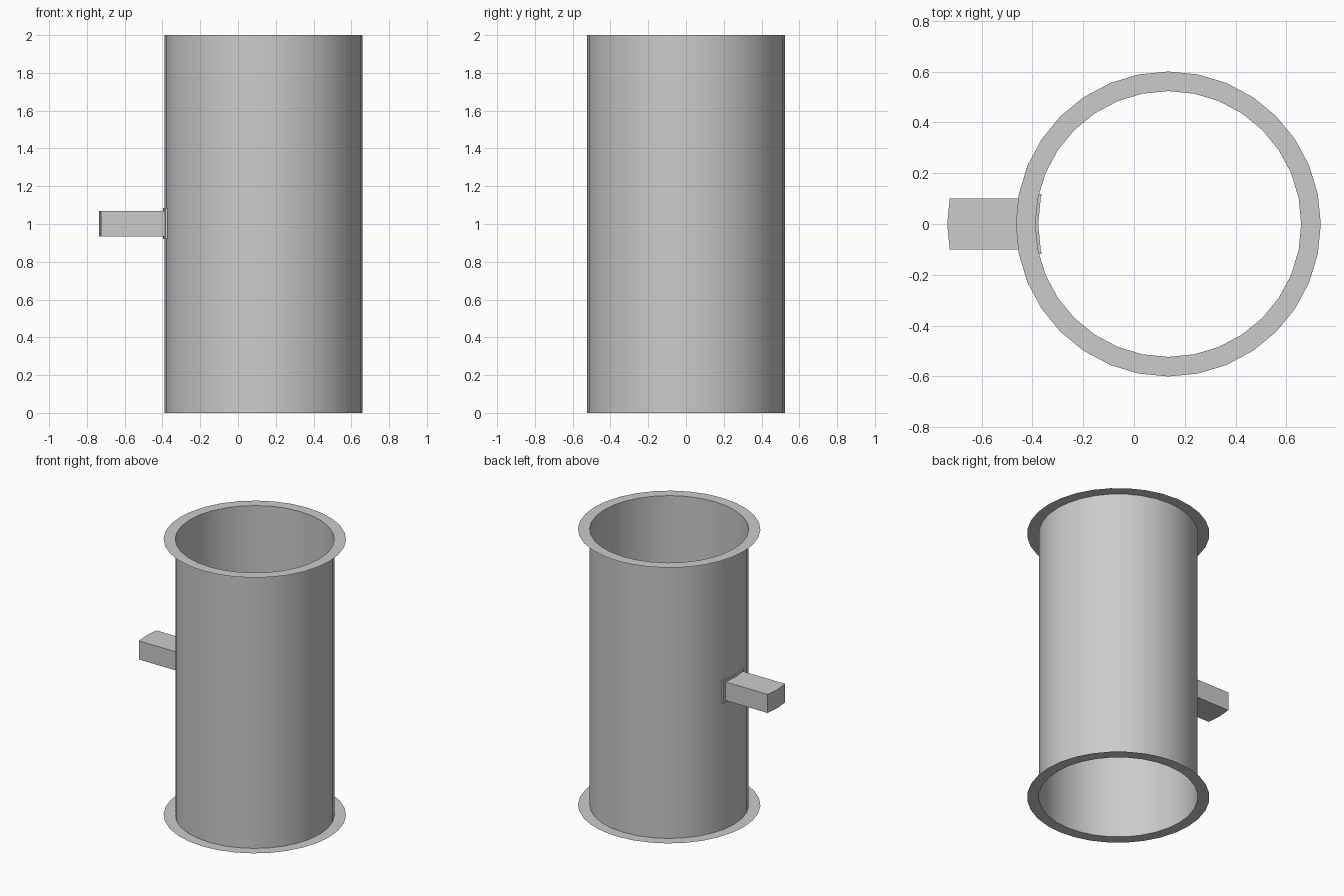
import bpy, bmesh
from math import sin, cos, tau, sqrt

if "Cube" in bpy.data.objects:
    bpy.data.objects.remove(bpy.data.objects["Cube"])

CX, R_TUBE, R_FLANGE, SIDES = 0.135, 0.523, 0.6, 32


def finish(name, bm, smooth=False):
    bmesh.ops.recalc_face_normals(bm, faces=bm.faces)
    me = bpy.data.meshes.new(name)
    bm.to_mesh(me)
    bm.free()
    ob = bpy.data.objects.new(name, me)
    bpy.context.collection.objects.link(ob)
    if smooth:
        bpy.ops.object.select_all(action='DESELECT')
        ob.select_set(True)
        bpy.context.view_layer.objects.active = ob
        bpy.ops.object.shade_smooth_by_angle(angle=0.6)
    return ob


def lathe(name, profile):
    """Open surface of revolution around the pipe axis."""
    bm = bmesh.new()
    rings = [[bm.verts.new((CX + r * cos(tau * i / SIDES), r * sin(tau * i / SIDES), z))
              for i in range(SIDES)] for r, z in profile]
    for a, b in zip(rings, rings[1:]):
        for i in range(SIDES):
            j = (i + 1) % SIDES
            bm.faces.new((a[i], a[j], b[j], b[i]))
    return finish(name, bm, True)


def prism(name, outline, z0, z1):
    """Plan outline extruded upwards."""
    bm = bmesh.new()
    face = bm.faces.new([bm.verts.new((x, y, z0)) for x, y in outline])
    top = bmesh.ops.extrude_face_region(bm, geom=[face])["geom"]
    for v in top:
        if isinstance(v, bmesh.types.BMVert):
            v.co.z = z1
    return finish(name, bm)


def arc(r, ys):
    """Points on the left side of a circle about the pipe axis."""
    return [(CX - sqrt(r * r - y * y), y) for y in ys]


# Pipe wall with a thin flat flange at each end
lathe("pipe", [(R_FLANGE, 0), (R_TUBE, 0), (R_TUBE, 2), (R_FLANGE, 2)])

# Curved collar plate where the branch passes through the wall
ys = [-0.118, -0.1, 0, 0.1, 0.118]
prism("branch_collar", arc(0.532, ys) + arc(0.512, ys)[::-1], 0.92, 1.085)

# Rectangular branch with a slightly bowed end
ya = [-0.1, 0, 0.1]
end = [(x - 0.347, y) for x, y in arc(R_TUBE, ya)]
prism("branch", end + arc(R_TUBE, ya)[::-1], 0.935, 1.07)
